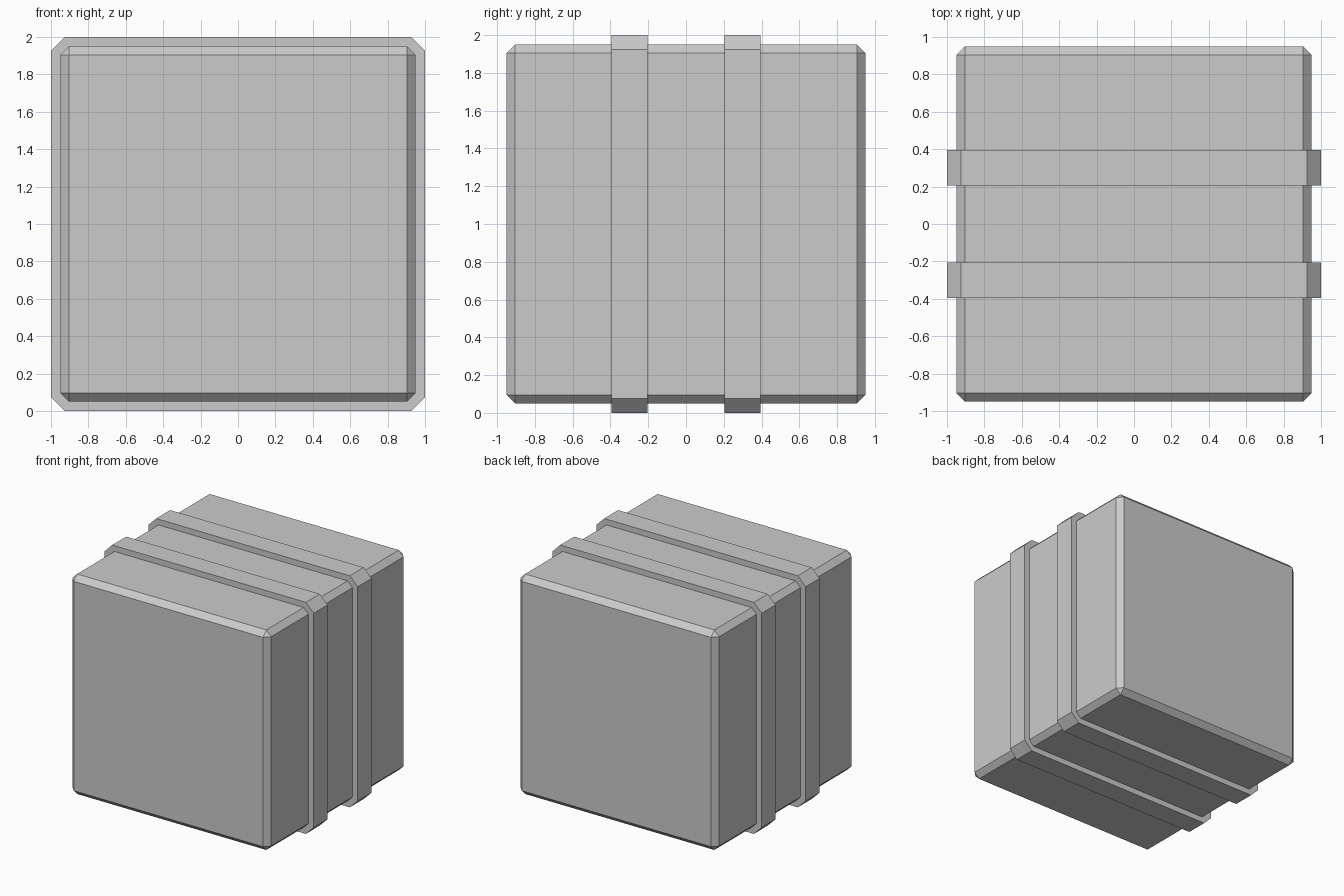
import bpy, bmesh
from mathutils import Matrix

if "Cube" in bpy.data.objects:
    bpy.data.objects.remove(bpy.data.objects["Cube"])


def chamfered_box(name, size, centre, chamfer, along_y_only=False):
    """Box with flat single-segment chamfers on all edges, or only on edges running along y."""
    bm = bmesh.new()
    bmesh.ops.create_cube(bm, size=1, matrix=Matrix.Diagonal((*size, 1)))
    edges = [e for e in bm.edges
             if not along_y_only or abs(e.verts[0].co.y - e.verts[1].co.y) > 1e-4]
    bmesh.ops.bevel(bm, geom=edges, offset=chamfer, offset_type='OFFSET',
                    segments=1, profile=0.5, affect='EDGES')
    bmesh.ops.recalc_face_normals(bm, faces=bm.faces)
    mesh = bpy.data.meshes.new(name)
    bm.to_mesh(mesh)
    bm.free()
    obj = bpy.data.objects.new(name, mesh)
    obj.location = centre
    bpy.context.collection.objects.link(obj)
    return obj


# Main crate body
chamfered_box("crate_body", (1.9, 1.9, 1.9), (0, 0, 1), 0.046)

# Two raised bands wrapped around the body
for name, y in (("front_band", -0.3), ("back_band", 0.3)):
    chamfered_box(name, (2.0, 0.19, 2.0), (0, y, 1), 0.075, along_y_only=True)
